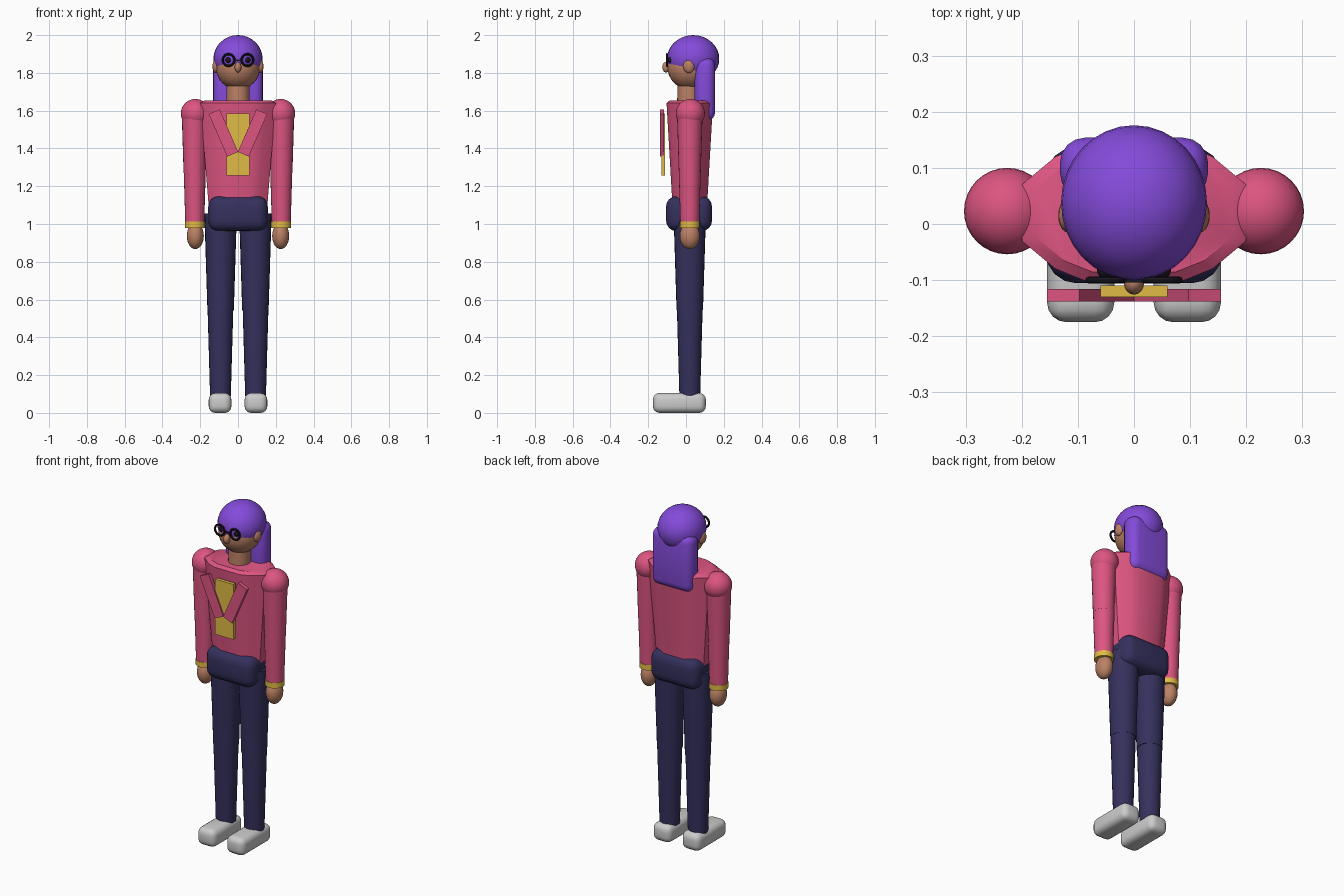
import bpy, bmesh, math
from mathutils import Matrix, Vector

if "Cube" in bpy.data.objects:
    bpy.data.objects.remove(bpy.data.objects["Cube"])


def material(name, rgb):
    m = bpy.data.materials.new(name)
    m.diffuse_color = (*rgb, 1)
    m.use_nodes = True
    m.node_tree.nodes["Principled BSDF"].inputs["Base Color"].default_value = m.diffuse_color
    return m


PINK = material("pink", (0.72, 0.09, 0.22))
NAVY = material("navy", (0.035, 0.03, 0.11))
GOLD = material("gold", (0.75, 0.5, 0.06))
SKIN = material("skin", (0.5, 0.22, 0.13))
PURPLE = material("purple", (0.23, 0.07, 0.7))
BLACK = material("black", (0.01, 0.008, 0.015))


def finish(name, bm, mat=None, angle=35):
    bmesh.ops.recalc_face_normals(bm, faces=bm.faces)
    me = bpy.data.meshes.new(name)
    bm.to_mesh(me)
    bm.free()
    ob = bpy.data.objects.new(name, me)
    bpy.context.collection.objects.link(ob)
    if mat:
        me.materials.append(mat)
    bpy.ops.object.select_all(action='DESELECT')
    ob.select_set(True)
    bpy.context.view_layer.objects.active = ob
    bpy.ops.object.shade_smooth_by_angle(angle=math.radians(angle))
    return ob


def ellipsoid(name, loc, radii, mat, seg=32):
    bm = bmesh.new()
    bmesh.ops.create_uvsphere(bm, u_segments=seg, v_segments=seg // 2, radius=1,
                              matrix=Matrix.LocRotScale(Vector(loc), None, Vector(radii)))
    return finish(name, bm, mat)


def cone(name, x, y, z0, z1, r0, r1, mat, seg=24):
    bm = bmesh.new()
    bmesh.ops.create_cone(bm, cap_ends=True, segments=seg, radius1=r0, radius2=r1, depth=z1 - z0,
                          matrix=Matrix.Translation((x, y, (z0 + z1) / 2)))
    return finish(name, bm, mat)


def box(name, loc, size, mat=None, bevel=0, tilt=0):
    bm = bmesh.new()
    bmesh.ops.create_cube(bm, size=1, matrix=Matrix.Diagonal((*size, 1)))
    if bevel:
        bmesh.ops.bevel(bm, geom=bm.edges[:], offset=bevel, segments=4, profile=0.5, affect='EDGES')
    bm.transform(Matrix.Translation(loc) @ Matrix.Rotation(tilt, 4, 'Y'))
    return finish(name, bm, mat)


def torus(name, loc, major, minor, mat, n=28, k=8):
    bm = bmesh.new()
    rings = []
    for i in range(n):
        a = 2 * math.pi * i / n
        ring = []
        for j in range(k):
            b = 2 * math.pi * j / k
            r = major + minor * math.cos(b)
            ring.append(bm.verts.new((loc[0] + r * math.cos(a), loc[1] + minor * math.sin(b),
                                      loc[2] + r * math.sin(a))))
        rings.append(ring)
    for i in range(n):
        p, q = rings[i], rings[(i + 1) % n]
        for j in range(k):
            bm.faces.new((p[j], p[(j + 1) % k], q[(j + 1) % k], q[j]))
    return finish(name, bm, mat)


# Jacket body lofted from a rounded octagonal section
quarter = [(0.2, 0.05), (0.14, 0.1), (0.083, 0.123)]
section = (quarter + [(-x, y) for x, y in quarter[::-1]]
           + [(-x, -y) for x, y in quarter] + [(x, -y) for x, y in quarter[::-1]])
bm = bmesh.new()
rings = [[bm.verts.new((x * sx, 0.02 + y * sy, z)) for x, y in section]
         for z, sx, sy in [(1.04, 0.76, 0.72), (1.13, 0.79, 0.76), (1.64, 1, 1), (1.655, 0.88, 0.86)]]
n = len(section)
for a, b in zip(rings, rings[1:]):
    for i in range(n):
        bm.faces.new((a[i], a[(i + 1) % n], b[(i + 1) % n], b[i]))
bm.faces.new(rings[0])
bm.faces.new(rings[-1])
finish("jacket_body", bm, PINK)

# Pelvis and shirt panel
box("pelvis", (0, 0.016, 1.055), (0.315, 0.243, 0.185), NAVY, 0.055)
box("shirt_panel", (0, -0.12, 1.422), (0.12, 0.02, 0.328), GOLD)

# Mirrored limbs and details
for s, side in ((-1, "left"), (1, "right")):
    box(f"{side}_shoe", (s * 0.095, -0.035, 0.0525), (0.12, 0.28, 0.105), None, 0.035)
    cone(f"{side}_lower_leg", s * 0.093, 0.02, 0.09, 0.545, 0.055, 0.068, NAVY)
    cone(f"{side}_upper_leg", s * 0.092, 0.02, 0.545, 1.055, 0.07, 0.086, NAVY)
    ellipsoid(f"{side}_shoulder", (s * 0.226, 0.023, 1.585), (0.077,) * 3, PINK)
    cone(f"{side}_upper_arm", s * 0.23, 0.02, 1.27, 1.59, 0.058, 0.068, PINK)
    cone(f"{side}_forearm", s * 0.229, 0.02, 1.0, 1.27, 0.05, 0.058, PINK)
    cone(f"{side}_cuff", s * 0.228, 0.02, 0.98, 1.012, 0.053, 0.053, GOLD)
    ellipsoid(f"{side}_hand", (s * 0.226, 0.02, 0.937), (0.045, 0.053, 0.07), SKIN, 24)
    box(f"{side}_lapel", (s * 0.077, -0.127, 1.482), (0.063, 0.022, 0.246), PINK, 0,
        s * math.radians(23.5))
    ellipsoid(f"{side}_ear", (s * 0.118, 0.015, 1.835), (0.017, 0.03, 0.036), SKIN, 20)
    ellipsoid(f"{side}_eye", (s * 0.05, -0.082, 1.868), (0.016, 0.016, 0.016), BLACK, 16)
    torus(f"{side}_glasses_rim", (s * 0.05, -0.1, 1.868), 0.031, 0.006, BLACK)

# Neck, head and nose
cone("neck", 0, 0.015, 1.62, 1.76, 0.062, 0.06, SKIN)
ellipsoid("head", (0, 0.02, 1.83), (0.117, 0.118, 0.118), SKIN)
ellipsoid("nose", (0, -0.105, 1.83), (0.018, 0.021, 0.028), SKIN, 16)
box("glasses_bridge", (0, -0.1, 1.868), (0.034, 0.008, 0.008), BLACK)

# Hair cap and long back hair
ellipsoid("hair_cap", (0, 0.038, 1.875), (0.13, 0.138, 0.125), PURPLE)
box("back_hair", (0, 0.1, 1.714), (0.264, 0.108, 0.335), PURPLE, 0.045)
